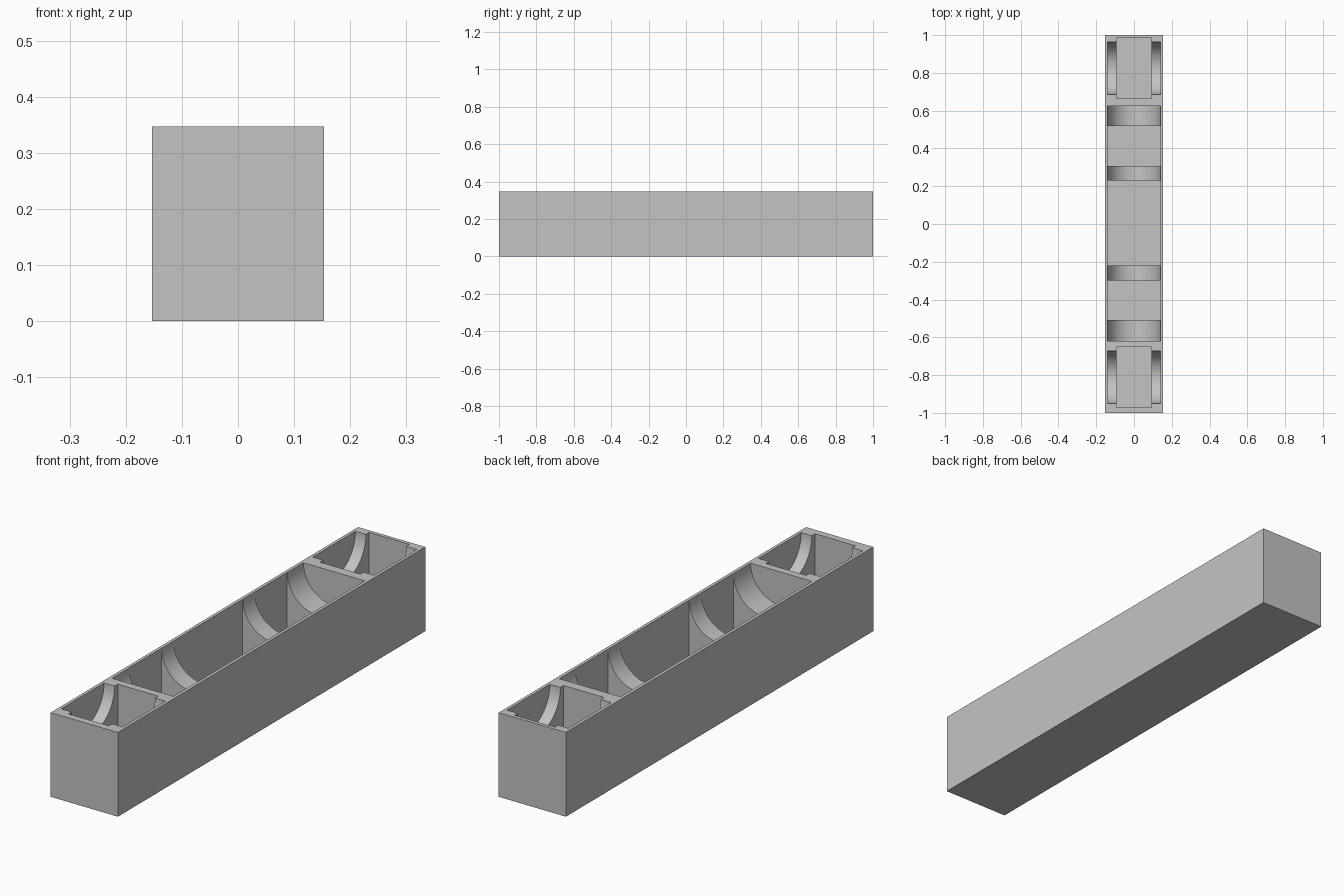
import bpy
import math

if "Cube" in bpy.data.objects:
    bpy.data.objects.remove(bpy.data.objects["Cube"], do_unlink=True)

HALF_W, HEIGHT, INNER, FLOOR = 0.153, 0.347, 0.14, 0.02
ABOVE = HEIGHT + 0.1

grey = bpy.data.materials.new("plain grey")
grey.use_nodes = True
grey.diffuse_color = (0.55, 0.55, 0.55, 1)
grey.node_tree.nodes["Principled BSDF"].inputs["Base Color"].default_value = grey.diffuse_color


def prism(name, profile, axis, start, end):
    """Extrude a (across, height) profile along the x or y axis."""
    verts = []
    for along in (start, end):
        for a, z in profile:
            verts.append((along, a, z) if axis == "x" else (a, along, z))
    n = len(profile)
    faces = [tuple(range(n)), tuple(range(n, 2 * n))]
    faces += [(i, (i + 1) % n, n + (i + 1) % n, n + i) for i in range(n)]
    mesh = bpy.data.meshes.new(name)
    mesh.from_pydata(verts, [], faces)
    obj = bpy.data.objects.new(name, mesh)
    bpy.context.collection.objects.link(obj)
    bpy.context.view_layer.objects.active = obj
    bpy.ops.object.select_all(action="DESELECT")
    obj.select_set(True)
    bpy.ops.object.mode_set(mode="EDIT")
    bpy.ops.mesh.select_all(action="SELECT")
    bpy.ops.mesh.normals_make_consistent(inside=False)
    bpy.ops.object.mode_set(mode="OBJECT")
    return obj


def block(name, half, y0, y1, z0, z1):
    return prism(name, [(-half, z0), (half, z0), (half, z1), (-half, z1)], "y", y0, y1)


def round_profile(centre, radius, steps=48):
    """Half circle hanging from the rim, with straight sides above it."""
    arc = [(centre - radius * math.cos(math.pi * i / steps),
            HEIGHT - radius * math.sin(math.pi * i / steps)) for i in range(steps + 1)]
    return [(centre - radius, ABOVE)] + arc + [(centre + radius, ABOVE)]


case = block("case", HALF_W, -1, 1, 0, HEIGHT)
case.data.materials.append(grey)
cutters = []

# Deep compartments between the cradles
for y0, y1 in ((-0.508, -0.298), (-0.22, 0.23), (0.308, 0.52)):
    cutters.append(block("compartment_cutter", INNER, y0, y1, FLOOR, ABOVE))

# Round trough that shapes the four cradles
cutters.append(prism("trough_cutter", round_profile(0, INNER - 0.0005), "y", -0.62, 0.625))

# Deep slot and round side seats at each end
for centre in (-0.811, 0.825):
    cutters.append(block("slot_cutter", 0.092, centre - 0.16, centre + 0.16, FLOOR, ABOVE))
    cutters.append(prism("seat_cutter", round_profile(centre, 0.139), "x", -INNER, INNER))

for cutter in cutters:
    cutter.hide_render = True
    cut = case.modifiers.new("cut", "BOOLEAN")
    cut.operation = "DIFFERENCE"
    cut.solver = "EXACT"
    cut.object = cutter

# Apply the cuts and shade the round surfaces smoothly
bpy.ops.object.select_all(action="DESELECT")
case.select_set(True)
bpy.context.view_layer.objects.active = case
for name in [m.name for m in case.modifiers]:
    bpy.ops.object.modifier_apply(modifier=case.modifiers[0].name)
for cutter in cutters:
    bpy.data.objects.remove(cutter, do_unlink=True)
bpy.ops.object.shade_smooth_by_angle(angle=math.radians(30))
